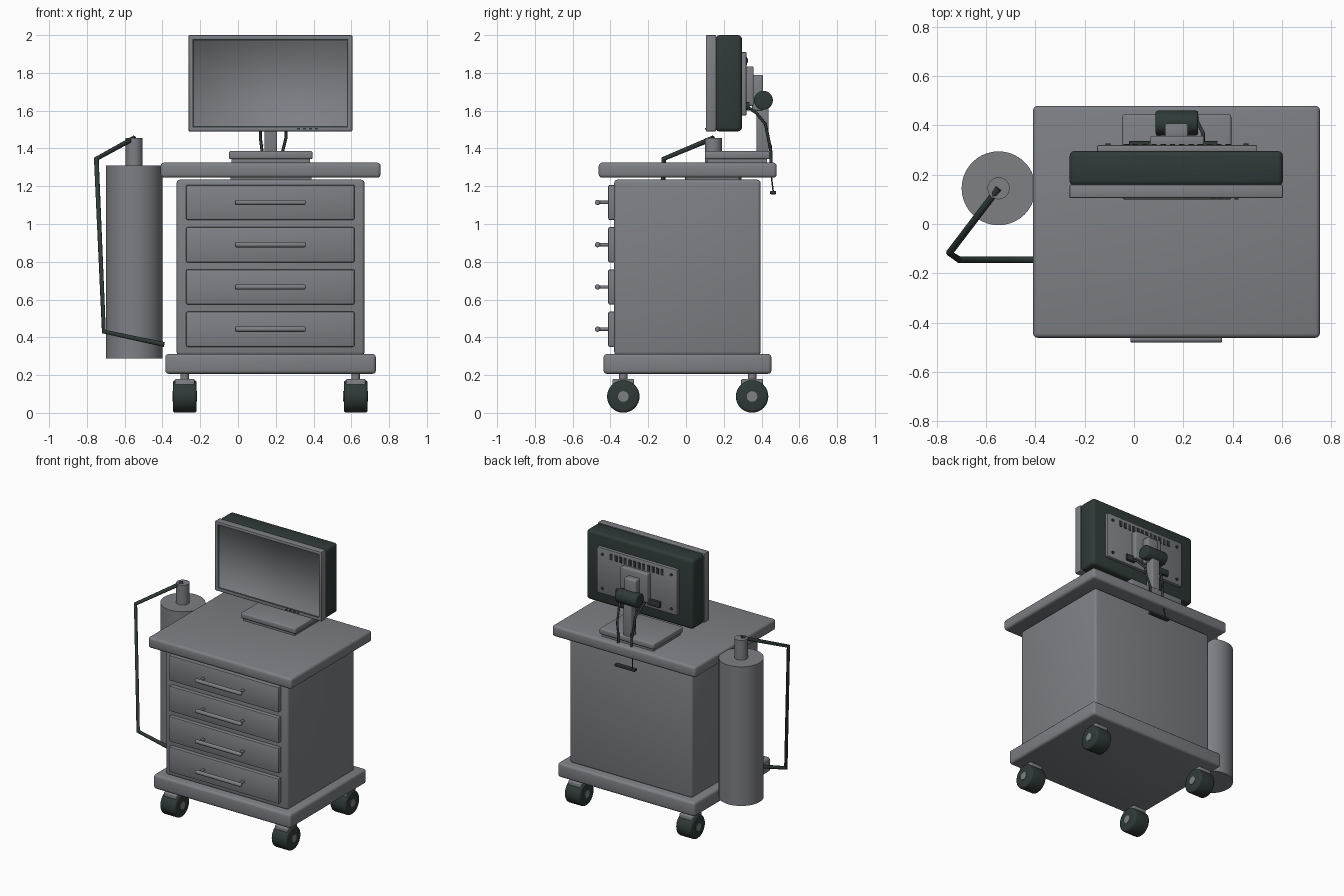
import bpy, bmesh, math
from mathutils import Vector

if "Cube" in bpy.data.objects:
    bpy.data.objects.remove(bpy.data.objects["Cube"])


def material(name, rgb):
    m = bpy.data.materials.new(name)
    m.diffuse_color = (*rgb, 1)
    m.use_nodes = True
    m.node_tree.nodes["Principled BSDF"].inputs["Base Color"].default_value = m.diffuse_color
    return m


GREY = material("grey", (0.205, 0.215, 0.235))
DARK = material("dark_green_black", (0.028, 0.042, 0.039))


def finish(o, name, mat, smooth=True):
    o.name = name
    o.data.materials.append(mat)
    if smooth:
        bpy.ops.object.select_all(action='DESELECT')
        o.select_set(True)
        bpy.context.view_layer.objects.active = o
        bpy.ops.object.shade_smooth_by_angle(angle=math.radians(35))
    return o


def box(name, x, y, z, mat=GREY, bevel=0.0, segments=3):
    """Box from (min, max) ranges, with optional rounded edges."""
    bm = bmesh.new()
    bmesh.ops.create_cube(bm, size=1)
    for v in bm.verts:
        v.co = Vector([r[0] + (c + 0.5) * (r[1] - r[0]) for r, c in zip((x, y, z), v.co)])
    if bevel:
        bmesh.ops.bevel(bm, geom=bm.edges[:], offset=bevel, segments=segments,
                        profile=0.5, affect='EDGES')
    me = bpy.data.meshes.new(name)
    bm.to_mesh(me)
    bm.free()
    o = bpy.data.objects.new(name, me)
    bpy.context.collection.objects.link(o)
    return finish(o, name, mat, bool(bevel))


def rod(name, a, b, r, mat=GREY, sides=24, bevel=0.0):
    """Cylinder between two points."""
    a, b = Vector(a), Vector(b)
    bpy.ops.mesh.primitive_cylinder_add(vertices=sides, radius=r, depth=(b - a).length,
                                        location=(a + b) / 2)
    o = bpy.context.object
    o.rotation_euler = (b - a).to_track_quat('Z', 'Y').to_euler()
    if bevel:
        bm = bmesh.new()
        bm.from_mesh(o.data)
        rims = [e for e in bm.edges if any(len(f.verts) > 4 for f in e.link_faces)]
        bmesh.ops.bevel(bm, geom=rims, offset=bevel, segments=3, profile=0.5, affect='EDGES')
        bm.to_mesh(o.data)
        bm.free()
    return finish(o, name, mat)


def tube(name, points, r, mat=DARK):
    """Round tube following a polyline."""
    cu = bpy.data.curves.new(name, 'CURVE')
    cu.dimensions = '3D'
    cu.bevel_depth = r
    cu.bevel_resolution = 2
    cu.use_fill_caps = True
    sp = cu.splines.new('POLY')
    sp.points.add(len(points) - 1)
    for p, co in zip(sp.points, points):
        p.co = (*co, 1)
    o = bpy.data.objects.new(name, cu)
    bpy.context.collection.objects.link(o)
    cu.materials.append(mat)
    return o


# Cart body
box("worktop", (-0.41, 0.755), (-0.462, 0.48), (1.245, 1.325), bevel=0.018)
box("worktop_spacer", (-0.04, 0.39), (0.0, 0.28), (1.23, 1.25))
box("cabinet", (-0.325, 0.67), (-0.38, 0.395), (0.305, 1.235), bevel=0.018)
box("base", (-0.385, 0.73), (-0.437, 0.452), (0.207, 0.312), bevel=0.018)

# Drawers with bar handles
for i in range(4):
    z = 0.443 + i * 0.2237
    box("drawer", (-0.275, 0.617), (-0.412, -0.375), (z - 0.093, z + 0.093), bevel=0.008, segments=2)
    rod("drawer_handle", (-0.015, -0.468, z), (0.357, -0.468, z), 0.014, sides=16, bevel=0.006)
    for x in (0.01, 0.332):
        rod("handle_post", (x, -0.468, z), (x, -0.41, z), 0.009, sides=12)

# Casters
for x in (-0.282, 0.623):
    for y in (-0.332, 0.35):
        rod("caster_wheel", (x - 0.063, y, 0.087), (x + 0.063, y, 0.087), 0.086, DARK, 32, 0.014)
        rod("caster_hub", (x - 0.066, y, 0.087), (x + 0.066, y, 0.087), 0.028)
        box("caster_housing", (x - 0.052, x + 0.052), (y - 0.058, y + 0.058), (0.135, 0.18), bevel=0.008)
        rod("caster_stem", (x, y, 0.17), (x, y, 0.215), 0.022)

# Gas cylinder and hose
rod("gas_cylinder", (-0.55, 0.145, 0.288), (-0.55, 0.145, 1.31), 0.15, sides=40)
rod("gas_cylinder_neck", (-0.55, 0.145, 1.30), (-0.55, 0.145, 1.455), 0.045)
tube("gas_hose", [(-0.55, 0.145, 1.455), (-0.75, -0.118, 1.345),
                  (-0.71, -0.145, 0.43), (-0.39, -0.145, 0.362)], 0.014)

# Monitor: bezel with a recessed screen surrounded by a dark band
bezel = box("monitor_bezel", (-0.262, 0.605), (0.105, 0.16), (1.49, 2.0), bevel=0.006, segments=2)
bezel.data.materials.append(DARK)
bm = bmesh.new()
bm.from_mesh(bezel.data)
front = max((f for f in bm.faces if f.normal.y < -0.99), key=lambda f: f.calc_area())
bmesh.ops.inset_region(bm, faces=[front], thickness=0.022)
band = bmesh.ops.inset_region(bm, faces=[front], thickness=0.009, depth=-0.012)
for f in band["faces"]:
    f.material_index = 1
bm.to_mesh(bezel.data)
bm.free()
box("monitor_back", (-0.262, 0.605), (0.155, 0.297), (1.49, 2.0), DARK, 0.022)
for i in range(4):
    x = 0.32 + i * 0.032
    box("monitor_button", (x - 0.008, x + 0.008), (0.1, 0.108), (1.501, 1.508), DARK)

# Rear panel with vents, screws and ports
box("rear_panel", (-0.15, 0.5), (0.29, 0.32), (1.575, 1.91), bevel=0.005, segments=2)
for i in range(12):
    x = -0.032 + i * 0.0377
    box("vent_slot", (x - 0.011, x + 0.011), (0.316, 0.324), (1.842, 1.885), DARK)
for x in (-0.105, 0.455):
    for z in (1.615, 1.865):
        rod("panel_screw", (x, 0.315, z), (x, 0.327, z), 0.01, DARK, 12)
for x0, x1 in ((-0.02, 0.08), (0.27, 0.34)):
    box("port_block", (x0, x1), (0.315, 0.337), (1.6, 1.645), DARK, 0.004, 2)

# Mount, hinge and stand
box("mount_plate", (0.065, 0.285), (0.315, 0.358), (1.625, 1.835), bevel=0.008)
box("mount_bracket", (0.125, 0.22), (0.35, 0.408), (1.6, 1.79), bevel=0.01)
rod("tilt_hinge", (0.088, 0.41, 1.655), (0.26, 0.41, 1.655), 0.05, DARK, 32, 0.008)
box("stand_column", (0.14, 0.207), (0.374, 0.438), (1.37, 1.65), bevel=0.008)
box("stand_foot", (-0.048, 0.395), (0.1, 0.445), (1.343, 1.386), bevel=0.01)
box("stand_foot_pad", (-0.035, 0.38), (0.115, 0.43), (1.32, 1.35))

# Cables hanging behind the stand, with a small plug bar
for x0, x1, x2 in ((0.1, 0.118, 0.128), (0.28, 0.255, 0.235)):
    tube("cable", [(x0, 0.325, 1.62), (x0, 0.37, 1.59), (x1, 0.42, 1.53),
                   (x1, 0.435, 1.46), (x2, 0.45, 1.38), (x2, 0.45, 1.32)], 0.008)
tube("plug_cable", [(0.13, 0.45, 1.42), (0.12, 0.452, 1.25), (0.11, 0.462, 1.17)], 0.004)
box("plug_bar", (0.085, 0.25), (0.445, 0.477), (1.157, 1.175), DARK, 0.005, 2)
